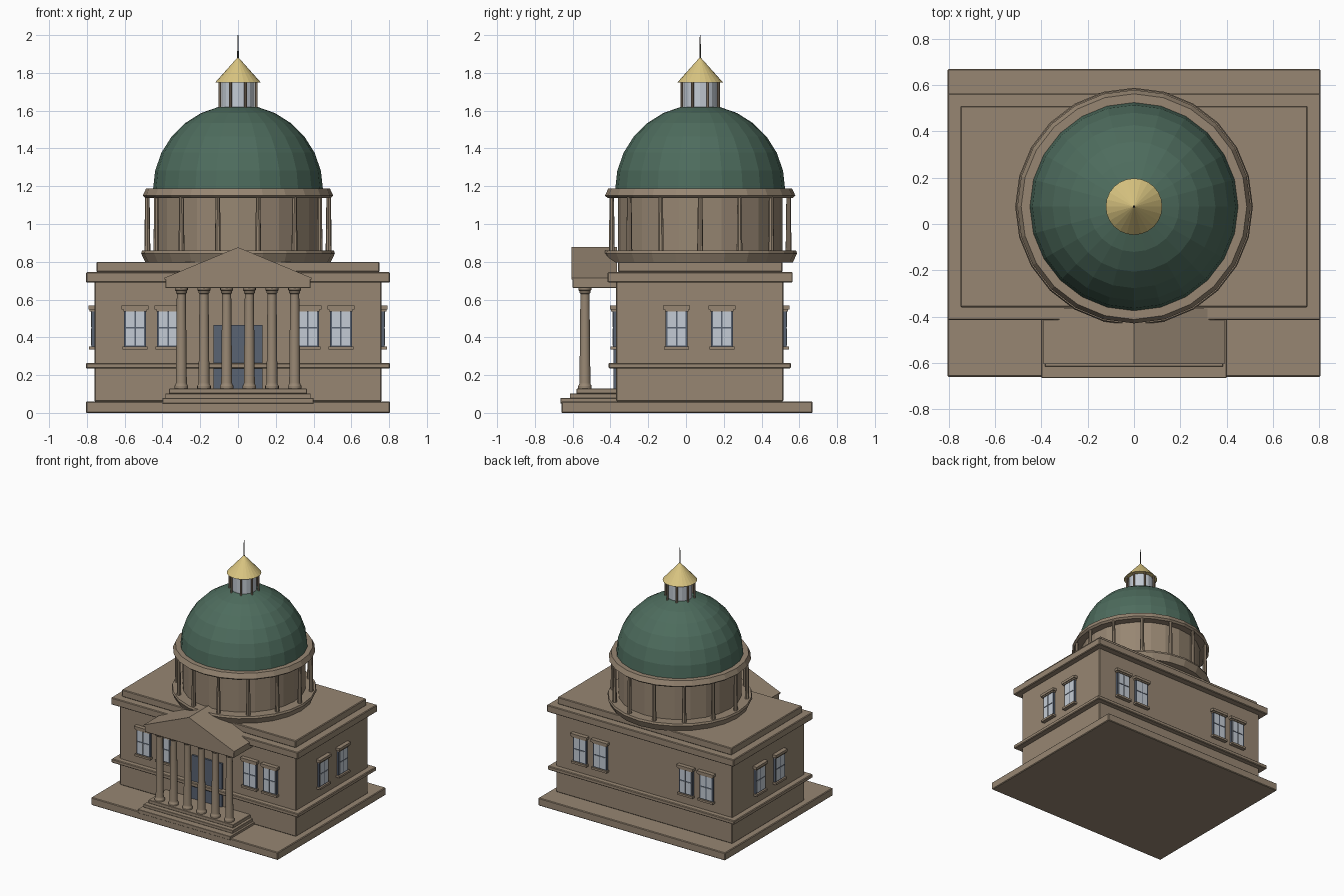
import bpy, bmesh
from math import sin, cos, pi, radians
from mathutils import Matrix, Vector

cube = bpy.data.objects.get("Cube")
if cube:
    bpy.data.objects.remove(cube)

CY = 0.075  # depth of the building's and dome's centre


def material(name, rgb):
    m = bpy.data.materials.new(name)
    m.use_nodes = True
    m.diffuse_color = (*rgb, 1)
    m.node_tree.nodes["Principled BSDF"].inputs["Base Color"].default_value = (*rgb, 1)
    return m


STONE = material("warm stone", (0.31, 0.24, 0.17))
GREEN = material("green copper", (0.075, 0.15, 0.11))
GOLD = material("pale gold", (0.70, 0.56, 0.22))
PANE = material("pale glass", (0.55, 0.60, 0.66))
SLATE = material("slate blue", (0.10, 0.125, 0.17))
IRON = material("dark iron", (0.07, 0.065, 0.055))


def place(name, mesh, loc=(0, 0, 0), turn=0):
    ob = bpy.data.objects.new(name, mesh)
    ob.location = loc
    ob.rotation_euler.z = turn
    bpy.context.collection.objects.link(ob)
    return ob


def to_mesh(name, bm, *mats):
    bmesh.ops.recalc_face_normals(bm, faces=bm.faces)
    mesh = bpy.data.meshes.new(name)
    bm.to_mesh(mesh)
    bm.free()
    for m in mats:
        mesh.materials.append(m)
    return mesh


def add_box(bm, x, y, z, index=0):
    """Box from (min, max) pairs on each axis."""
    mid = Vector([(a + b) / 2 for a, b in (x, y, z)])
    size = [b - a for a, b in (x, y, z)]
    made = bmesh.ops.create_cube(bm, size=1, matrix=Matrix.Translation(mid) @ Matrix.Diagonal((*size, 1)))
    for f in {f for v in made["verts"] for f in v.link_faces}:
        f.material_index = index


def box(name, half, y, z, mat=STONE, bevel=0.005):
    bm = bmesh.new()
    add_box(bm, (-half, half), y, z)
    ob = place(name, to_mesh(name, bm, mat))
    if bevel:
        mod = ob.modifiers.new("soft edge", "BEVEL")
        mod.width = bevel
        mod.segments = 1
    return ob


def lathe(name, profile, sides, mat):
    """Mesh turned around z from (radius, height) points, capped at both ends."""
    bm = bmesh.new()
    rings = []
    for r, z in profile:
        turns = [2 * pi * i / sides for i in range(sides)]
        rings.append([bm.verts.new((r * cos(a), r * sin(a), z)) for a in turns])
    for low, high in zip(rings, rings[1:]):
        for i in range(sides):
            j = (i + 1) % sides
            bm.faces.new((low[i], low[j], high[j], high[i]))
    bm.faces.new(rings[0])
    bm.faces.new(rings[-1])
    return to_mesh(name, bm, mat)


def ring_of(name, mesh, count, radius, start=0):
    for i in range(count):
        a = start + 2 * pi * i / count
        place(f"{name}_{i + 1}", mesh, (radius * cos(a), CY + radius * sin(a), 0), a)


# Main block, stacked slabs from the ground up
box("plinth", 0.805, (-0.66, 0.67), (0, 0.06))
box("main_walls", 0.76, (-0.37, 0.515), (0.06, 0.70))
box("belt_course", 0.805, (-0.41, 0.555), (0.235, 0.265))
box("cornice", 0.805, (-0.415, 0.565), (0.69, 0.745))
box("attic", 0.75, (-0.36, 0.51), (0.745, 0.80))

# Portico steps
for i, (half, front, low, high) in enumerate([
        (0.40, -0.665, 0.05, 0.078), (0.385, -0.615, 0.078, 0.102), (0.365, -0.58, 0.102, 0.128)]):
    box(f"step_{i + 1}", half, (front, -0.36), (low, high), bevel=0.002)

# Portico columns with turned bases and capitals
column = lathe("portico_column", [
    (0.036, 0.126), (0.036, 0.142), (0.030, 0.152), (0.029, 0.16),
    (0.024, 0.63), (0.029, 0.636), (0.029, 0.645), (0.034, 0.65), (0.034, 0.662)], 16, STONE)
for i in range(6):
    place(f"portico_column_{i + 1}", column, (-0.30 + 0.12 * i, -0.535, 0))

# Entablature and gabled pediment
box("entablature", 0.385, (-0.60, -0.36), (0.66, 0.71), bevel=0.003)
bm = bmesh.new()
gable = bm.faces.new([bm.verts.new((x, -0.605, z)) for x, z in (
    (-0.39, 0.705), (0.39, 0.705), (0.39, 0.715), (0, 0.877), (-0.39, 0.715))])
back = bmesh.ops.extrude_face_region(bm, geom=[gable], use_keep_orig=True)["geom"]
bmesh.ops.translate(bm, vec=(0, 0.24, 0), verts=[v for v in back if isinstance(v, bmesh.types.BMVert)])
place("pediment", to_mesh("pediment", bm, STONE))

# Entrance door
box("door", 0.13, (-0.385, -0.36), (0.125, 0.465), SLATE, 0)

# One window: slate frame, four panes, stone lintel and sill, facing -y
bm = bmesh.new()
add_box(bm, (-0.058, 0.058), (-0.016, 0.01), (0.345, 0.55), 1)
for x in (-0.026, 0.026):
    for z in (0.402, 0.499):
        add_box(bm, (x - 0.022, x + 0.022), (-0.019, -0.012), (z - 0.044, z + 0.044), 2)
add_box(bm, (-0.071, 0.071), (-0.032, 0.01), (0.548, 0.568))
add_box(bm, (-0.062, 0.062), (-0.026, 0.01), (0.538, 0.548))
add_box(bm, (-0.066, 0.066), (-0.030, 0.01), (0.335, 0.351))
window = to_mesh("window", bm, STONE, SLATE, PANE)
for side, label in ((1, "left"), (-1, "right")):
    for i, x in enumerate((0.37, 0.545)):
        place(f"front_window_{label}_{i + 1}", window, (side * x, -0.37, 0))
        place(f"back_window_{label}_{i + 1}", window, (side * x, 0.515, 0), pi)
    for i, y in enumerate((-0.05, 0.19)):
        place(f"side_window_{label}_{i + 1}", window, (side * 0.76, y, 0), side * pi / 2)

# Drum with its colonnade
CENTRE = (0, CY, 0)
place("drum_base", lathe("drum_base", [(0.49, 0.795), (0.513, 0.845), (0.508, 0.86)], 24, STONE), CENTRE)
place("drum_wall", lathe("drum_wall", [(0.435, 0.85), (0.435, 1.15)], 24, STONE), CENTRE)
place("drum_cornice", lathe("drum_cornice", [
    (0.49, 1.138), (0.504, 1.15), (0.487, 1.187)], 24, STONE), CENTRE)
drum_column = lathe("drum_column", [(0.016, 0.855), (0.012, 1.145)], 8, STONE)
ring_of("drum_column", drum_column, 14, 0.48)

# Faceted dome, ending in a flat crown
angles = [pi / 14 * i for i in range(7)]
dome = [(0.45 * cos(a), 1.182 + 0.45 * sin(a)) for a in angles]
place("dome", lathe("dome", dome, 24, GREEN), CENTRE)

# Lantern, gilded roof and spire
place("lantern_glass", lathe("lantern_glass", [(0.088, 1.61), (0.088, 1.75)], 16, PANE), CENTRE)
post = lathe("lantern_post", [(0.008, 1.605), (0.008, 1.752)], 8, STONE)
ring_of("lantern_post", post, 8, 0.105, radians(22.5))
place("lantern_roof", lathe("lantern_roof", [(0.122, 1.748), (0.004, 1.88)], 24, GOLD), CENTRE)
place("spire", lathe("spire", [(0.005, 1.87), (0.002, 2.0)], 8, IRON), CENTRE)

# Smooth the turned portico shafts while keeping their mouldings sharp
bpy.ops.object.select_all(action="DESELECT")
shaft = bpy.data.objects["portico_column_1"]
shaft.select_set(True)
bpy.context.view_layer.objects.active = shaft
bpy.ops.object.shade_smooth_by_angle(angle=radians(30))
